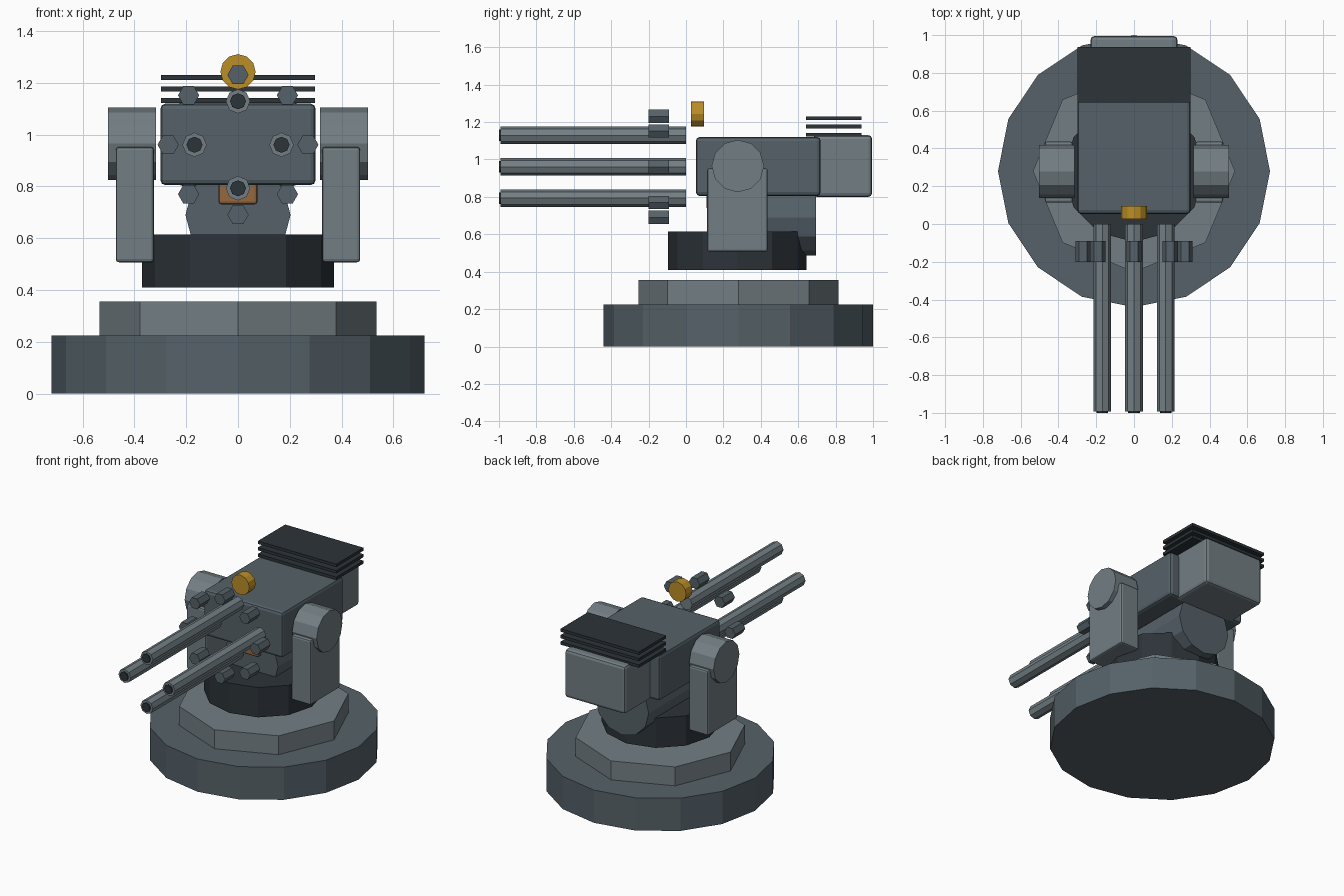
import bpy
from math import pi, sin, cos
from mathutils import Matrix

if "Cube" in bpy.data.objects:
    bpy.data.objects.remove(bpy.data.objects["Cube"])


def material(name, rgb):
    m = bpy.data.materials.new(name)
    m.diffuse_color = (*rgb, 1)
    m.use_nodes = True
    m.node_tree.nodes["Principled BSDF"].inputs["Base Color"].default_value = m.diffuse_color
    return m


STEEL = material("steel", (0.09, 0.12, 0.14))
LIGHT = material("light_steel", (0.17, 0.21, 0.23))
DARK = material("dark_steel", (0.025, 0.033, 0.04))
GOLD = material("gold", (0.5, 0.27, 0.02))
COPPER = material("copper", (0.3, 0.14, 0.05))


def cylinder(name, axis, sides, radius, start, end, a, b, mat):
    """Prism along an axis; a, b are the centre on the two other axes."""
    mid = (start + end) / 2
    loc = {"x": (mid, a, b), "y": (a, mid, b), "z": (a, b, mid)}[axis]
    rot = {"x": (0, pi / 2, 0), "y": (pi / 2, 0, 0), "z": (0, 0, 0)}[axis]
    # first vertex on +x for y and z axes
    bpy.ops.mesh.primitive_cylinder_add(vertices=sides, radius=radius, depth=end - start, location=loc, rotation=rot)
    o = bpy.context.object
    o.data.transform(Matrix.Rotation(pi / 2, 4, "Z"))
    o.name = name
    o.data.materials.append(mat)
    return o


def box(name, x, y, z, mat, bevel=0.0):
    """Box from (min, max) ranges with optional rounded edges."""
    bpy.ops.mesh.primitive_cube_add(size=1, location=[sum(r) / 2 for r in (x, y, z)])
    o = bpy.context.object
    o.name = name
    o.data.transform(Matrix.Diagonal([r[1] - r[0] for r in (x, y, z)] + [1]))
    o.data.materials.append(mat)
    if bevel:
        m = o.modifiers.new("bevel", "BEVEL")
        m.width, m.segments = bevel, 2
    return o


# Stepped base and turntable
cylinder("base", "z", 16, 0.72, 0, 0.225, 0, 0.28, STEEL)
cylinder("base_ring", "z", 8, 0.535, 0.225, 0.355, 0, 0.28, LIGHT)
cylinder("turntable", "z", 12, 0.37, 0.41, 0.615, 0, 0.275, DARK)

# Gun housing, rear block, ammunition drum and feed
box("housing", (-0.3, 0.3), (0.053, 0.72), (0.805, 1.12), STEEL, 0.02)
box("rear_block", (-0.23, 0.23), (0.68, 0.995), (0.8, 1.13), LIGHT, 0.02)
cylinder("ammo_drum", "y", 12, 0.203, 0.145, 0.695, 0, 0.69, STEEL)
box("feed_block", (-0.075, 0.075), (0.11, 0.36), (0.73, 0.88), COPPER, 0.012)

# Side arms with trunnions
for side, s in (("left", -1), ("right", 1)):
    box("arm_" + side, sorted((s * 0.325, s * 0.472)), (0.113, 0.437), (0.507, 0.953), LIGHT, 0.012)
    lo, hi = sorted((s * 0.316, s * 0.502))
    cylinder("trunnion_" + side, "x", 12, 0.14, lo, hi, 0.277, 0.965, LIGHT)

# Cooling fins
for i in range(3):
    z = 1.122 + i * 0.0445
    box(f"cooling_fin_{i}", (-0.298, 0.298), (0.642, 0.938), (z, z + 0.02), DARK)

# Sight lens
cylinder("sight", "y", 12, 0.068, 0.026, 0.095, 0, 1.243, GOLD)

# Four barrels with dark bores
for i in range(4):
    a = i * pi / 2
    x, z = 0.168 * cos(a), 0.961 + 0.168 * sin(a)
    cylinder(f"barrel_{i}", "y", 8, 0.047, -0.992, 0, x, z, LIGHT)
    cylinder(f"bore_{i}", "y", 8, 0.031, -1.0, -0.95, x, z, DARK)

# Ring of clamp bolts around the barrels
for i in range(8):
    a = i * pi / 4
    cylinder(f"clamp_bolt_{i}", "y", 6, 0.041, -0.2, -0.09, 0.27 * cos(a), 0.961 + 0.27 * sin(a), STEEL)
